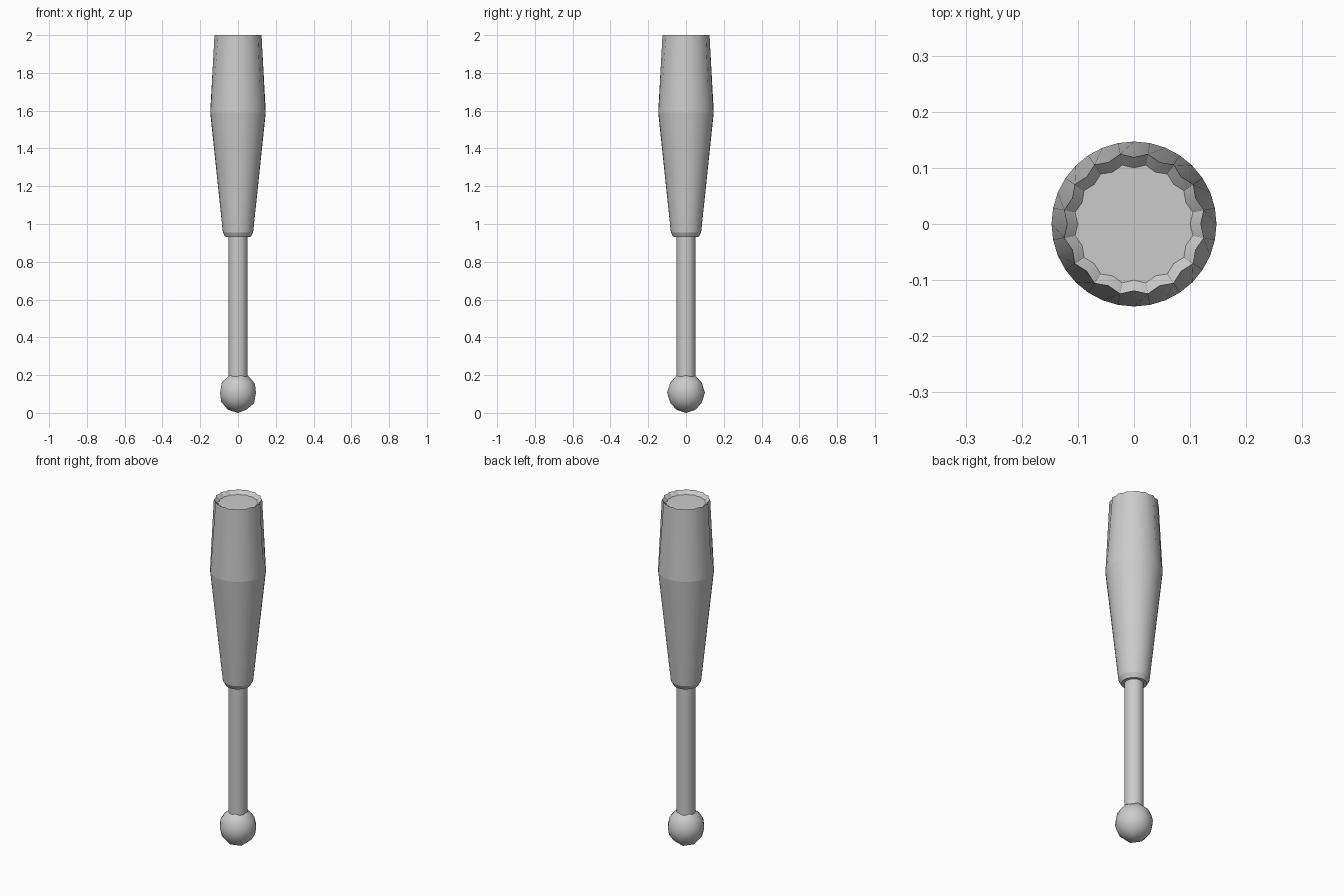
import bpy, bmesh
from math import cos, sin, pi, radians

if "Cube" in bpy.data.objects:
    bpy.data.objects.remove(bpy.data.objects["Cube"])

SIDES = 32  # every second column is a flute ridge


def lathe(name, rings, sharp_rings=()):
    """Skin rings of (ridge radius, valley radius, z) and cap both ends."""
    bm = bmesh.new()
    loops = []
    for ridge, valley, z in rings:
        loop = []
        for i in range(SIDES):
            a = 2 * pi * i / SIDES
            r = ridge if i % 2 else valley
            loop.append(bm.verts.new((r * cos(a), r * sin(a), z)))
        loops.append(loop)
    for low, high in zip(loops, loops[1:]):
        for i in range(SIDES):
            j = (i + 1) % SIDES
            bm.faces.new((low[i], low[j], high[j], high[i]))
    bm.faces.new(loops[0][::-1])
    bm.faces.new(loops[-1])
    mesh = bpy.data.meshes.new(name)
    bm.to_mesh(mesh)
    bm.free()
    obj = bpy.data.objects.new(name, mesh)
    bpy.context.collection.objects.link(obj)
    smooth(obj)
    # keep chosen rings crisp
    for e in mesh.edges:
        a, b = (v // SIDES for v in e.vertices)
        if a == b and a in sharp_rings:
            e.use_edge_sharp = True
    return obj


def smooth(obj):
    bpy.ops.object.select_all(action='DESELECT')
    obj.select_set(True)
    bpy.context.view_layer.objects.active = obj
    bpy.ops.object.shade_smooth_by_angle(angle=radians(30))


# Tapered handle with fluted end and shallow dished top
lathe("fluted_handle", [
    (0.066, 0.066, 0.93),
    (0.080, 0.080, 0.955),
    (0.147, 0.147, 1.59),
    (0.127, 0.119, 2.0),
    (0.107, 0.100, 1.98),
], sharp_rings=(1, 2, 3, 4))

# Slim shaft, running into the handle and the ball
bpy.ops.mesh.primitive_cylinder_add(vertices=32, radius=0.05, depth=0.79,
                                    location=(0, 0, 0.545))
shaft = bpy.context.object
shaft.name = "shaft"
smooth(shaft)

# Ball tip
bpy.ops.mesh.primitive_ico_sphere_add(subdivisions=2, radius=0.1,
                                      location=(0, 0, 0.107))
ball = bpy.context.object
ball.name = "ball_tip"
ball.scale.z = 1.07
smooth(ball)
